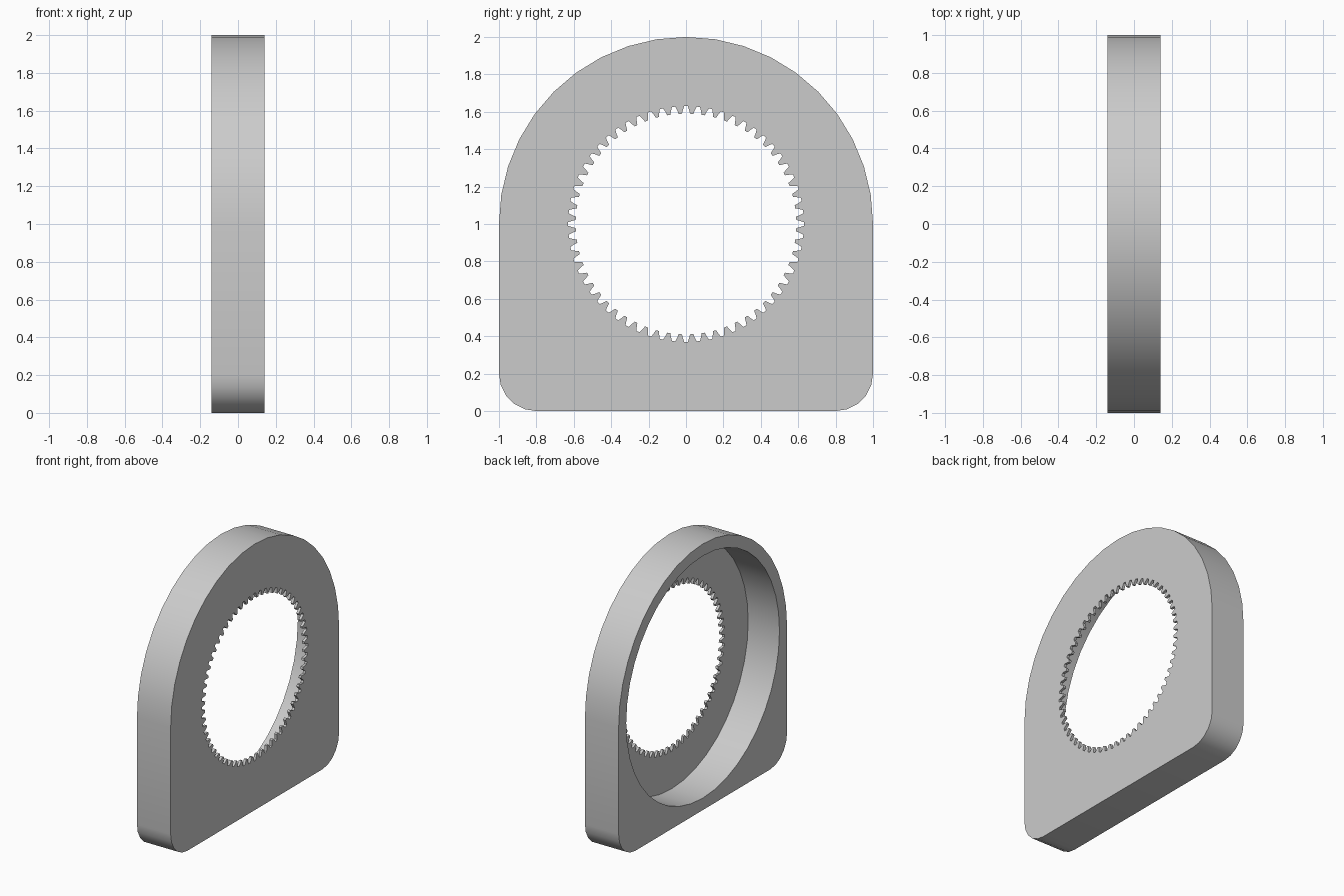
import bpy
import bmesh
from math import sin, cos, radians, pi

cube = bpy.data.objects.get("Cube")
if cube:
    bpy.data.objects.remove(cube, do_unlink=True)

HALF = 0.14            # half of the housing thickness
FLOOR = HALF - 0.02    # inner side of the thin toothed web
CENTRE = 1.0           # height of the bore axis
TEETH = 60


def arc(cy, cz, r, start, end, steps):
    angles = [radians(start + (end - start) * i / steps) for i in range(steps + 1)]
    return [(cy + r * cos(a), cz + r * sin(a)) for a in angles]


def arch_profile():
    """Round top, straight sides, rounded bottom corners."""
    r = 0.2
    return (arc(0, CENTRE, 1, 0, 180, 20)
            + arc(r - 1, r, r, 180, 270, 5)
            + arc(1 - r, r, r, 270, 360, 5))


def gear_profile():
    """Internal teeth, starting with a notch at the top."""
    tooth = [(-0.14, 0.63), (0.14, 0.63), (0.25, 0.612),
             (0.36, 0.59), (0.64, 0.59), (0.75, 0.612)]
    points = []
    for i in range(TEETH):
        for offset, r in tooth:
            a = pi / 2 + 2 * pi * (i + offset) / TEETH
            points.append((r * cos(a), CENTRE + r * sin(a)))
    return points


bm = bmesh.new()


def ring(points, x):
    verts = [bm.verts.new((x, y, z)) for y, z in points]
    edges = [bm.edges.new((v, verts[i - 1])) for i, v in enumerate(verts)]
    return verts, edges


def wall(a, b):
    for i in range(len(a[0])):
        bm.faces.new((a[0][i - 1], a[0][i], b[0][i], b[0][i - 1]))


def face_with_hole(outer, inner, direction):
    bmesh.ops.triangle_fill(bm, edges=outer[1] + inner[1],
                            use_beauty=True, normal=(direction, 0, 0))


arch, gear = arch_profile(), gear_profile()
recess = arc(0, CENTRE, 0.91, 0, 360, 40)[:-1]

arch_front, arch_back = ring(arch, HALF), ring(arch, -HALF)
gear_front, gear_floor = ring(gear, HALF), ring(gear, FLOOR)
recess_floor, recess_back = ring(recess, FLOOR), ring(recess, -HALF)

# Flat faces: toothed side, open side, recess floor
face_with_hole(arch_front, gear_front, 1)
face_with_hole(arch_back, recess_back, -1)
face_with_hole(recess_floor, gear_floor, -1)

# Walls: outer rim, tooth flanks, recess bore
wall(arch_front, arch_back)
wall(gear_front, gear_floor)
wall(recess_floor, recess_back)
bmesh.ops.recalc_face_normals(bm, faces=bm.faces[:])

mesh = bpy.data.meshes.new("ring_gear_housing")
bm.to_mesh(mesh)
bm.free()
housing = bpy.data.objects.new("ring_gear_housing", mesh)
bpy.context.collection.objects.link(housing)

# Plain grey finish
grey = bpy.data.materials.new("light_grey")
grey.use_nodes = True
colour = (0.6, 0.6, 0.6, 1)
grey.diffuse_color = colour
for node in grey.node_tree.nodes:
    if node.type == 'BSDF_PRINCIPLED':
        node.inputs["Base Color"].default_value = colour
mesh.materials.append(grey)

bpy.ops.object.select_all(action='DESELECT')
housing.select_set(True)
bpy.context.view_layer.objects.active = housing
bpy.ops.object.shade_smooth_by_angle(angle=radians(30))
